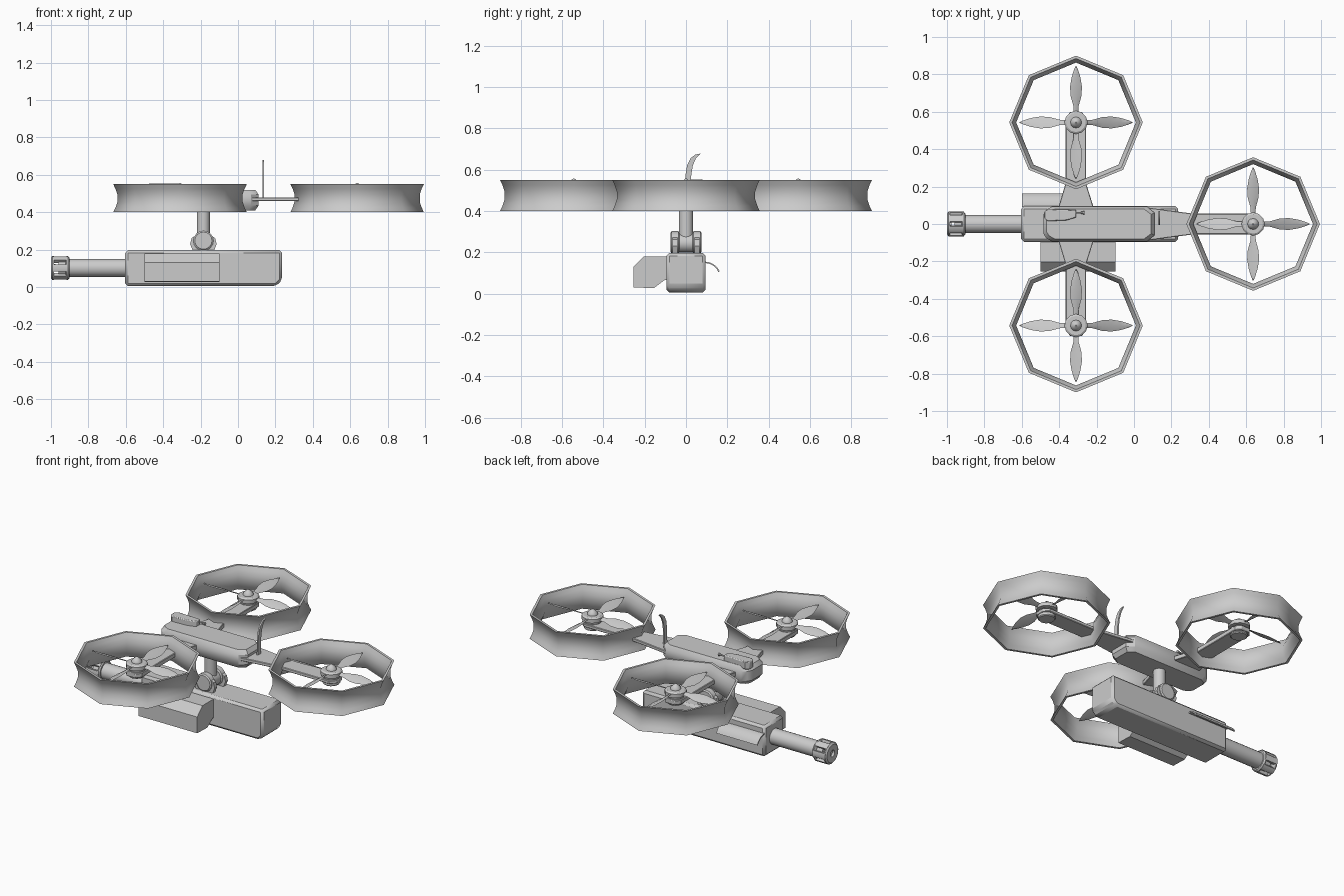
import bpy, bmesh, math
from mathutils import Vector, Matrix

if "Cube" in bpy.data.objects:
    bpy.data.objects.remove(bpy.data.objects["Cube"])


def finish(name, bm, angle=35, bevel=0, segs=2):
    bmesh.ops.remove_doubles(bm, verts=bm.verts, dist=1e-5)
    bmesh.ops.recalc_face_normals(bm, faces=bm.faces)
    me = bpy.data.meshes.new(name)
    bm.to_mesh(me)
    bm.free()
    ob = bpy.data.objects.new(name, me)
    bpy.context.collection.objects.link(ob)
    if bevel:
        m = ob.modifiers.new("bevel", 'BEVEL')
        m.width, m.segments = bevel, segs
        m.limit_method, m.angle_limit = 'ANGLE', math.radians(40)
    for o in bpy.context.selected_objects:
        o.select_set(False)
    ob.select_set(True)
    bpy.context.view_layer.objects.active = ob
    if angle:
        bpy.ops.object.shade_smooth_by_angle(angle=math.radians(angle))
    return ob


def prism(name, pts, axis, lo, hi, **kw):
    """Extrude a 2D outline (the two other axes, in order) along an axis."""
    bm = bmesh.new()

    def place(p, d):
        q = list(p)
        q.insert('xyz'.index(axis), d)
        return bm.verts.new(q)
    a = [place(p, lo) for p in pts]
    b = [place(p, hi) for p in pts]
    bm.faces.new(a)
    bm.faces.new(b)
    for i in range(len(a)):
        j = (i + 1) % len(a)
        bm.faces.new((a[i], a[j], b[j], b[i]))
    return finish(name, bm, **kw)


def lathe(name, prof, n, pos, axis='z', closed=False, **kw):
    """Spin (radius, height) points about an axis."""
    bm = bmesh.new()
    rings = []
    for r, h in prof:
        rings.append([bm.verts.new((r * math.cos(2 * math.pi * k / n),
                                    r * math.sin(2 * math.pi * k / n), h)) for k in range(n)])
    pairs = list(zip(rings, rings[1:] + rings[:1])) if closed else list(zip(rings, rings[1:]))
    for a, b in pairs:
        for k in range(n):
            j = (k + 1) % n
            bm.faces.new((a[k], a[j], b[j], b[k]))
    if not closed:
        bm.faces.new(rings[0])
        bm.faces.new(rings[-1])
    rot = {'z': Matrix(), 'x': Matrix.Rotation(math.pi / 2, 4, 'Y'),
           'y': Matrix.Rotation(-math.pi / 2, 4, 'X')}[axis]
    bmesh.ops.transform(bm, matrix=Matrix.Translation(pos) @ rot, verts=bm.verts)
    return finish(name, bm, **kw)


def rect(a0, b0, a1, b1):
    return [(a0, b0), (a1, b0), (a1, b1), (a0, b1)]


def blades(name, pos):
    """Four pitched, leaf-shaped blades."""
    bm = bmesh.new()
    sections = [(0.03, .012), (.09, .016), (.14, .031), (.19, .034), (.24, .025), (.28, .012), (.302, .002)]
    for q in range(4):
        rot = Matrix.Translation(pos) @ Matrix.Rotation(q * math.pi / 2, 4, 'Z')
        prev = None
        for r, w in sections:
            ang = math.radians(24 - 40 * (r - .1))
            c, s = math.cos(ang), math.sin(ang)
            loop = [bm.verts.new(rot @ Vector((r, u * c - v * s, u * s + v * c)))
                    for u, v in ((-w, 0), (0, .004), (w, 0), (0, -.002))]
            if prev:
                for i in range(4):
                    j = (i + 1) % 4
                    bm.faces.new((prev[i], prev[j], loop[j], loop[i]))
            else:
                bm.faces.new(loop)
            prev = loop
        bm.faces.new(prev)
    finish(name, bm, angle=40)


# Ducted rotors: octagonal waisted ring, motor, spinner and blades
outer = [(.357, .40), (.345, .425), (.335, .455), (.335, .495), (.345, .525), (.357, .55)]
ring = outer + [(r - .015, z) for r, z in reversed(outer)]
for side, cx, cy in (("left", -.31, .543), ("right", -.31, -.543), ("tail", .637, 0)):
    lathe(side + "_duct_ring", ring, 8, (cx, cy, 0), closed=True, angle=50)
    lathe(side + "_motor", [(.045, .44), (.05, .445), (.05, .485), (.04, .487), (.04, .493),
                            (.062, .495), (.062, .518), (.052, .525), (.03, .525),
                            (.028, .535), (.016, .547), (.003, .557)], 12, (cx, cy, 0))
    blades(side + "_blades", (cx, cy, .51))

# Arms: flared root narrowing to a bar with a clipped end
for side, s in (("left", 1), ("right", -1)):
    pts = [(-.41, .07), (-.365, .22), (-.365, .57), (-.34, .6), (-.28, .6),
           (-.257, .57), (-.257, .22), (-.21, .07)]
    prism(side + "_arm", [(x, y * s) for x, y in pts], 'z', .452, .48, bevel=.003, segs=1)
prism("tail_arm", [(.06, -.09), (.22, -.068), (.32, -.055), (.66, -.055), (.69, -.03), (.69, .03),
                   (.66, .055), (.32, .055), (.22, .068), (.06, .09)], 'z', .46, .48, bevel=.003, segs=1)

# Central hull: plan outline, drawn in along its top and bottom edges
plan = [(-.485, -.05), (-.47, -.075), (-.44, -.093), (.07, -.093), (.11, -.06),
        (.11, .06), (.07, .093), (-.44, .093), (-.47, .075), (-.485, .05)]
bm = bmesh.new()
loops = []
for z, k in ((.41, .85), (.435, 1), (.495, 1), (.52, .85)):
    loops.append([bm.verts.new((-.187 + (x + .187) * (1 - (1 - k) * .4), y * k, z)) for x, y in plan])
bm.faces.new(loops[0])
bm.faces.new(loops[-1])
for a, b in zip(loops, loops[1:]):
    for i in range(len(plan)):
        j = (i + 1) % len(plan)
        bm.faces.new((a[i], a[j], b[j], b[i]))
finish("hull", bm)

# Sensor block with a small probe on top of the hull
prism("sensor_block", [(-.48, .03), (-.46, .015), (-.36, .02), (-.31, .035), (-.31, .075), (-.46, .08), (-.48, .065)],
      'z', .505, .553, bevel=.005)
lathe("sensor_probe", [(.004, 0), (.005, .03), (.01, .05)], 8, (-.315, .06, .54), axis='x')

# Hooked tail fin
prism("tail_fin", [(-.005, .47), (.022, .47), (.025, .57), (.033, .62), (.048, .655), (.07, .678),
                   (.045, .673), (.022, .655), (.005, .62), (-.003, .57)], 'x', .131, .14)

# Gimbal between hull and pod
lathe("gimbal_post", [(.035, .25), (.035, .42)], 16, (-.185, 0, 0))
lathe("gimbal_core", [(.046, -.04), (.046, .04)], 16, (-.185, 0, .245), axis='y')
for side, y in (("front", -.053), ("back", .053)):
    lathe("gimbal_disc_" + side, [(.046, -.022), (.054, -.016), (.054, .016), (.046, .022)],
          16, (-.185, y, .248), axis='y')
    prism("gimbal_yoke_" + side, [(-.24, .19), (-.256, .23), (-.248, .262), (-.232, .272),
                                  (-.138, .272), (-.122, .262), (-.114, .23), (-.13, .19)],
          'y', y - .012, y + .012)

# Weapon pod: long box with clipped tail and chamfered lower edges
prism("pod_body", [(-.603, .006), (.205, .006), (.235, .036), (.235, .197), (-.603, .197)],
      'y', -.095, .095, bevel=.014, segs=1, angle=30)

# Side magazine, clipped at its upper outer corner
prism("side_magazine", [(-.255, .03), (-.255, .13), (-.203, .18), (-.09, .18), (-.09, .06), (-.155, .025)][:4]
      + [(-.09, .065), (-.105, .065), (-.155, .027)], 'x', -.5, -.1, angle=0)

# Curved ejection guard on the other side
arc = [(.09 + .08 * math.sin(t), .075 + .08 * math.cos(t)) for t in [i * 1.15 / 6 for i in range(7)]]
inner = [(.09 + .073 * math.sin(t), .075 + .073 * math.cos(t)) for t in [i * 1.15 / 6 for i in range(7)]]
prism("ejection_guard", arc + inner[::-1], 'x', -.6, -.32)

# Barrel with slotted muzzle
lathe("barrel", [(.048, -.96), (.048, -.59)], 20, (0, 0, .102), axis='x')
lathe("muzzle_rear_collar", [(.057, -.921), (.065, -.916), (.065, -.91), (.057, -.902)], 16, (0, 0, .102), axis='x')
lathe("muzzle_front_collar", [(.02, -.975), (.02, -1.0), (.055, -1.0), (.065, -.992), (.065, -.985), (.05, -.985)],
      16, (0, 0, .102), axis='x')
for i in range(6):
    a = i * math.pi / 3
    ps = [(.04, -.2), (.04, .2), (.065, .3), (.065, 0), (.065, -.3)]
    ps = [(.04, -.35), (.064, -.3), (.066, 0), (.064, .3), (.04, .35)]
    prism("muzzle_rib_%d" % (i + 1),
          [(r * math.cos(a + d), .102 + r * math.sin(a + d)) for r, d in ps], 'x', -.993, -.908)
